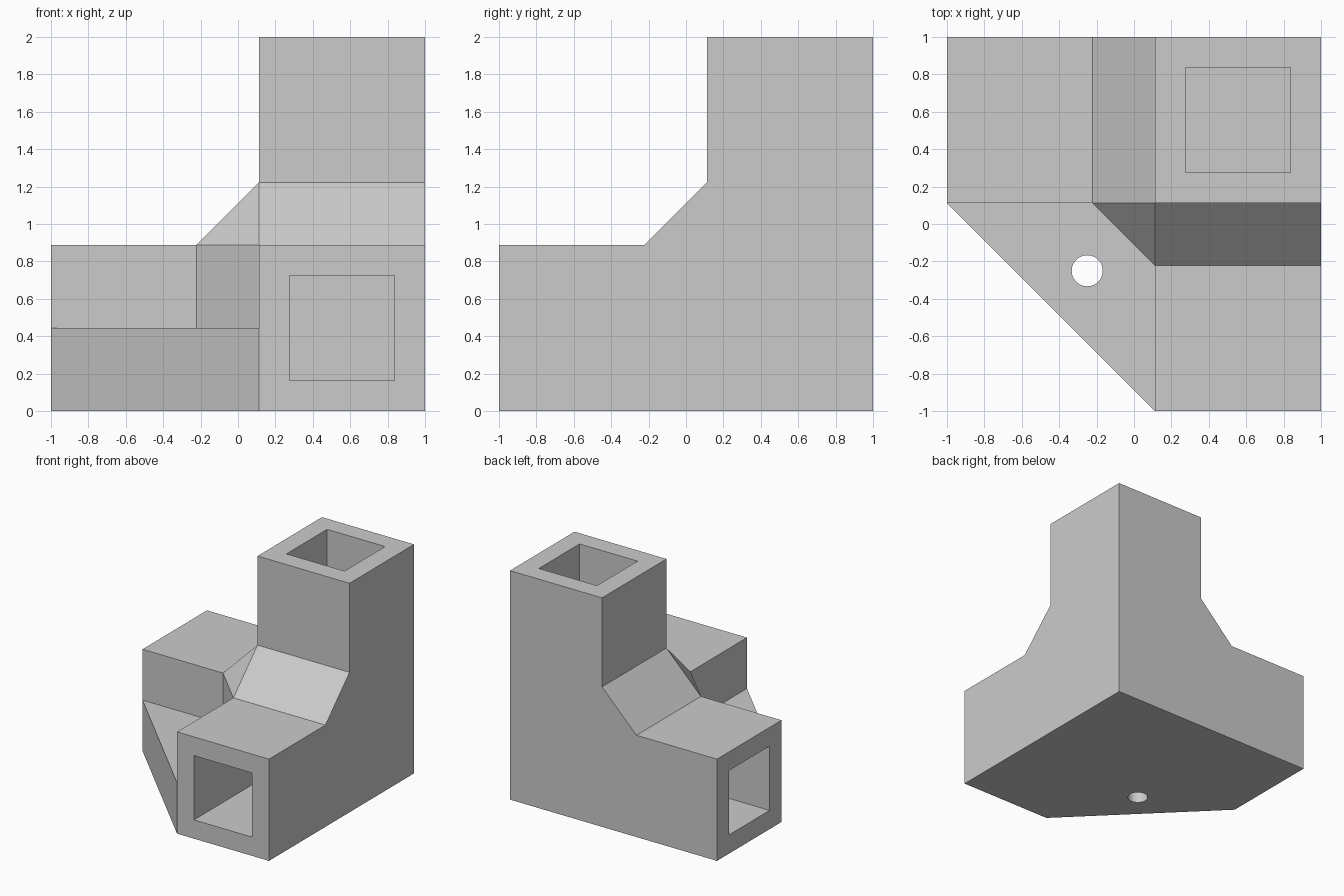
import bpy
import bmesh
from itertools import product
from mathutils import Matrix, Vector

if "Cube" in bpy.data.objects:
    bpy.data.objects.remove(bpy.data.objects["Cube"])

UNIT = 1 / 9
INNER = UNIT            # inner side of each arm in x and y
ARM = 8 * UNIT          # arm width
FILLET = 3 * UNIT       # bevel leg between arms
WALL = 0.164
SOCKET_DEPTH = 10 * UNIT
WEB = 4 * UNIT          # web plate thickness

grey = bpy.data.materials.new("plain_grey")
grey.use_nodes = True
GREY = (0.6, 0.6, 0.6, 1)
grey.diffuse_color = GREY
grey.node_tree.nodes["Principled BSDF"].inputs["Base Color"].default_value = GREY


def add_object(name, bm):
    mesh = bpy.data.meshes.new(name)
    bmesh.ops.recalc_face_normals(bm, faces=bm.faces)
    bm.to_mesh(mesh)
    bm.free()
    mesh.materials.append(grey)
    obj = bpy.data.objects.new(name, mesh)
    bpy.context.collection.objects.link(obj)
    return obj


def hull(name, points):
    bm = bmesh.new()
    for p in points:
        bm.verts.new(p)
    bmesh.ops.convex_hull(bm, input=bm.verts)
    bmesh.ops.dissolve_limit(bm, angle_limit=0.01, verts=bm.verts, edges=bm.edges)
    return add_object(name, bm)


def box(name, low, high):
    return hull(name, product(*zip(low, high)))


def combine(target, tool, operation):
    mod = target.modifiers.new(operation, 'BOOLEAN')
    mod.operation, mod.solver, mod.object = operation, 'EXACT', tool
    bpy.context.view_layer.objects.active = target
    bpy.ops.object.modifier_apply(modifier=mod.name)
    bpy.data.objects.remove(tool)


# Central block whose bevels bridge the three arms
edge = INNER - FILLET
core = [(x, y, z) for z in (0, ARM)
        for x, y in ((edge, INNER), (edge, 1), (INNER, edge), (1, edge), (1, 1))]
core += product((INNER, 1), (INNER, 1), (ARM + FILLET,))
bracket = hull("corner_bracket", core)

# Triangular web plate between the horizontal arms
web = hull("web_plate", [(x, y, z) for z in (0, WEB)
                         for x, y in ((-1, INNER), (INNER, -1), (-1, 1), (1, -1), (1, 1))])
combine(bracket, web, 'UNION')

# Three arms along the axes, then a square socket in each open end
low, high = Vector((INNER, INNER, 0)), Vector((1, 1, ARM))
ends = ((0, -1, 1), (1, -1, 1), (2, 2, -1))
for axis, end, inward in ends:
    a, b = low.copy(), high.copy()
    (a if inward > 0 else b)[axis] = end
    combine(bracket, box("arm", a, b), 'UNION')
for axis, end, inward in ends:
    a = low + Vector((WALL, WALL, WALL))
    b = high - Vector((WALL, WALL, WALL))
    a[axis], b[axis] = sorted((end - inward * 0.1, end + inward * SOCKET_DEPTH))
    combine(bracket, box("socket", a, b), 'DIFFERENCE')

# Screw hole through the web
bm = bmesh.new()
bmesh.ops.create_cone(bm, cap_ends=True, segments=48, radius1=0.083, radius2=0.083,
                      depth=2 * WEB, matrix=Matrix.Translation((-0.25, -0.25, WEB / 2)))
combine(bracket, add_object("screw_hole", bm), 'DIFFERENCE')

# Merge flat regions and smooth only the round hole
bm = bmesh.new()
bm.from_mesh(bracket.data)
bmesh.ops.remove_doubles(bm, verts=bm.verts, dist=0.0001)
bmesh.ops.dissolve_limit(bm, angle_limit=0.01, verts=bm.verts, edges=bm.edges)
bm.to_mesh(bracket.data)
bm.free()
bpy.ops.object.select_all(action='DESELECT')
bracket.select_set(True)
bpy.context.view_layer.objects.active = bracket
bpy.ops.object.shade_smooth_by_angle(angle=0.5)
